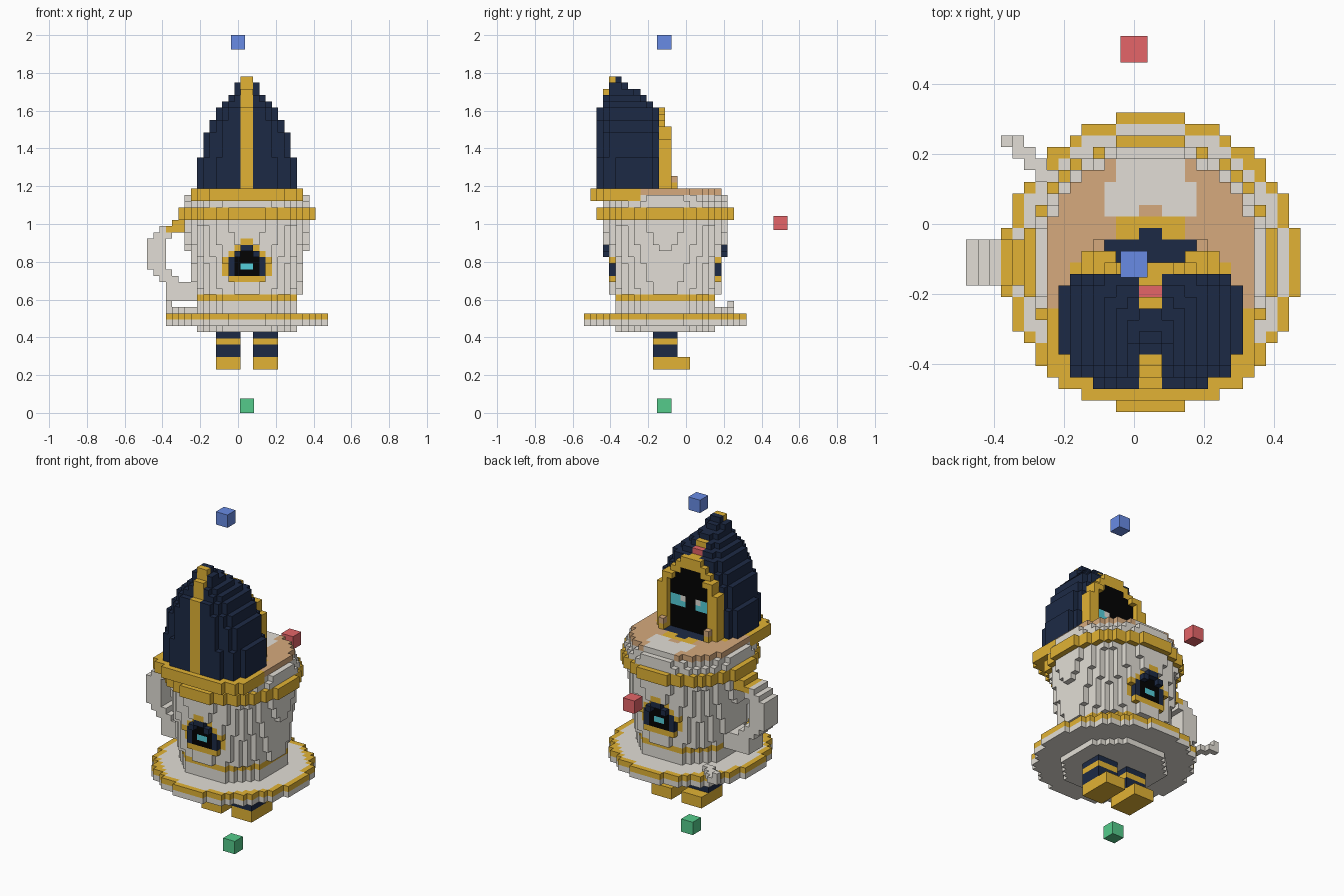
import bpy
from mathutils import Vector

if "Cube" in bpy.data.objects:
    bpy.data.objects.remove(bpy.data.objects["Cube"], do_unlink=True)

V = 0.033                                # block size
ORIGIN = Vector((0.0475, -0.11, 0.23))   # axis of the cup, underside of the shoes

COLOURS = {
    "gold": (0.76, 0.45, 0.035), "white": (0.76, 0.73, 0.67),
    "navy": (0.012, 0.023, 0.06), "tan": (0.67, 0.4, 0.205),
    "cyan": (0.09, 0.62, 0.7), "black": (0.001, 0.001, 0.001),
    "red": (0.78, 0.13, 0.14), "blue": (0.14, 0.26, 0.78),
    "green": (0.09, 0.6, 0.26),
}
MATS = {}
for name, rgb in COLOURS.items():
    m = bpy.data.materials.new(name)
    m.use_nodes = True
    m.diffuse_color = (*rgb, 1)
    bsdf = m.node_tree.nodes["Principled BSDF"]
    bsdf.inputs["Base Color"].default_value = (*rgb, 1)
    bsdf.inputs["Roughness"].default_value = 0.8
    MATS[name] = m

cells = {}   # (i, j, k) -> (part, colour); later parts replace earlier ones


def box(part, colour, xs, ys, zs):
    for i in range(*xs):
        for j in range(*ys):
            for k in range(*zs):
                cells[i, j, k] = (part, colour)


def disc(part, k, r, colour):
    """Round layer; colour is a name or a rule of block centre x, y, radius."""
    n = int(r) + 2
    for i in range(-n, n):
        for j in range(-n, n):
            x, y = i + 0.5, j + 0.5
            d = (x * x + y * y) ** 0.5
            if d < r:
                cells[i, j, k] = (part, colour(x, y, d) if callable(colour) else colour)


def hood_layer(part, k, w, front, back, colour):
    """Layer that is rounded at the front, with clipped corners at the back."""
    mid = front + (back - front) * 0.6
    for j in range(front, back):
        t = max(0, mid - j - 0.5) / (mid - front)
        half = w * (1 - t ** 3) ** (1 / 3) - (j == back - 1)
        for i in range(-w, w):
            if abs(i + 0.5) < max(half, 1):
                cells[i, j, k] = (part, colour(i + 0.5, j))


# Legs and shoes
for side, x0 in (("right", -5), ("left", 1)):
    leg = side + "_leg"
    box(leg, "navy", (x0, x0 + 4), (-2, 2), (2, 6))
    box(leg, "gold", (x0, x0 + 4), (-2, 2), (4, 5))
    box(side + "_shoe", "gold", (x0, x0 + 4), (-2, 4), (0, 2))

# Saucer with gilded rim
disc("saucer", 6, 8.4, "white")
disc("saucer", 7, 12.9, "white")
disc("saucer", 8, 12.9, lambda x, y, d: "gold" if d > 11.9 else "white")

# Spoon lying on the saucer
for x0, x1, y in ((-13, -11, 10), (-12, -10, 9), (-11, -9, 8), (-10, -8, 7)):
    box("spoon", "white", (x0, x1), (y, y + 1), (9, 10))
box("spoon", "white", (-13, -12), (10, 11), (10, 11))

# Handle
for z0, z1, x0, x1, colour in ((11, 14, -13, -7, "white"), (14, 15, -14, -11, "white"),
                               (15, 16, -15, -12, "white"), (16, 21, -16, -13, "white"),
                               (21, 22, -15, -12, "white"), (22, 23, -14, -13, "white"),
                               (22, 23, -13, -10, "gold"), (23, 24, -12, -8, "gold")):
    box("handle", colour, (x0, x1), (-2, 2), (z0, z1))

# Cup emblem: half widths of its gold, navy, black and cyan areas by layer
EMBLEM = {14: (3, 0, 0, 0), 15: (4, 3, 2, 0), 16: (4, 3, 2, 1), 17: (4, 3, 2, 0),
          18: (3, 2, 1, 0), 19: (2, 1, 0, 0), 20: (1, 0, 0, 0)}


def cup_colour(k):
    def rule(x, y, d):
        colour = "white"
        if k in EMBLEM and abs(y) > 7:
            for half, c in zip(EMBLEM[k], ("gold", "navy", "black", "cyan")):
                if abs(x) < half:
                    colour = c
        return colour
    return rule


disc("cup", 9, 8.4, "white")
disc("cup", 10, 8.4, "white")
disc("cup", 11, 8.4, "gold")
for k in range(12, 24):
    disc("cup", k, 8.7 + (k - 12) * 0.12, cup_colour(k))
for y in (-10, 9):
    for x in (-2, 1):
        box("cup", "navy", (x, x + 1), (y, y + 1), (18, 19))

# Gilded band, then the lip
for k in (24, 25):
    disc("cup_band", k, 10.9, "gold")
disc("cup_lip", 26, 10.2, "white")
disc("cup_lip", 27, 9.9, "white")


# Drink surface with foam and the wearer's chest
def drink_colour(x, y, d):
    x = abs(x)
    if x < 4 and 0 < y < 2 or x < 1 and 2 < y < 3:
        return "navy"
    if x < 3.5 and 2 < y < 4 or x < 7 and -1 < y < 0:
        return "gold"
    if 4 < y < 9 and x < (4 if y < 7 else 3) and not (x < 1 and y < 5):
        return "white"
    return "tan"


disc("drink", 28, 9.4, drink_colour)

# Collar under the hood
for k in (27, 28):
    hood_layer("collar", k, 9, -12, -3, lambda x, j: "gold")


# Hood with a gold ridge and red jewel
def hood_colour(x, j):
    if abs(x) < 1:
        if j < -8 or j in (-4, -2):
            return "gold"
        if j == -3:
            return "red"
    return "navy"


HOOD = ((29, 34, 8, -11, -1), (34, 38, 7, -11, -1), (38, 40, 6, -11, -1),
        (40, 42, 5, -11, -1), (42, 43, 4, -10, -2), (43, 44, 3, -10, -3),
        (44, 45, 2, -10, -4), (45, 46, 2, -9, -6), (46, 47, 1, -9, -7))
for z0, z1, w, front, back in HOOD:
    for k in range(z0, z1):
        hood_layer("hood", k, w, front, back, hood_colour)

# Dark face inside a gold arch, which stands proud of it lower down
ARCH = ((29, 37, 6, 4), (37, 38, 5, 4), (38, 39, 5, 3), (39, 40, 4, 2), (40, 41, 3, 0), (41, 42, 2, 0))
for z0, z1, outer, inner in ARCH:
    box("arch", "gold", (-outer, outer), (-1, 0), (z0, z1))
    box("face", "black", (-inner, inner), (-1, 0), (z0, z1))
    if z1 <= 39:
        for x0, x1 in ((-outer, -inner), (inner, outer)):
            box("arch", "gold", (x0, x1), (0, 1), (z0, z1))
for side, x0, inner in (("right", -4, -2), ("left", 1, 1)):
    box(side + "_eye", "cyan", (x0, x0 + 3), (-1, 0), (33, 35))
    box(side + "_eye", "white", (inner, inner + 1), (-1, 0), (34, 35))
for x0 in (-5, 4):
    box("arch_foot", "gold", (x0, x0 + 1), (1, 2), (29, 30))
    box("arch_foot", "tan", (x0, x0 + 1), (1, 2), (30, 31))

# Turn the blocks into one mesh per part, keeping only exposed faces
SIDES = []
for axis in range(3):
    for s in (0, 1):
        u, v = (axis + 1) % 3, (axis + 2) % 3
        quad = []
        for a, b in ((0, 0), (1, 0), (1, 1), (0, 1)):
            p = [0, 0, 0]
            p[axis], p[u], p[v] = s, a, b
            quad.append(tuple(p))
        step = [0, 0, 0]
        step[axis] = 2 * s - 1
        SIDES.append((step, quad if s else quad[::-1]))

for part in sorted({p for p, c in cells.values()}):
    index, faces, slots, used = {}, [], [], []
    for pos, (owner, colour) in cells.items():
        if owner != part:
            continue
        if colour not in used:
            used.append(colour)
        for step, quad in SIDES:
            if tuple(a + b for a, b in zip(pos, step)) in cells:
                continue
            corners = [tuple(a + b for a, b in zip(pos, q)) for q in quad]
            faces.append([index.setdefault(c, len(index)) for c in corners])
            slots.append(used.index(colour))
    mesh = bpy.data.meshes.new(part)
    mesh.from_pydata([ORIGIN + Vector(c) * V for c in index], [], faces)
    for colour in used:
        mesh.materials.append(MATS[colour])
    mesh.polygons.foreach_set("material_index", slots)
    mesh.update()
    bpy.context.collection.objects.link(bpy.data.objects.new(part, mesh))

# Floating marker cubes
for colour, loc in (("blue", (0, -0.115, 1.962)), ("red", (0, 0.5, 1.005)),
                    ("green", (0.0475, -0.115, 0.038))):
    bpy.ops.mesh.primitive_cube_add(size=0.076, location=loc)
    cube = bpy.context.object
    cube.name = colour + "_marker"
    cube.data.materials.append(MATS[colour])
